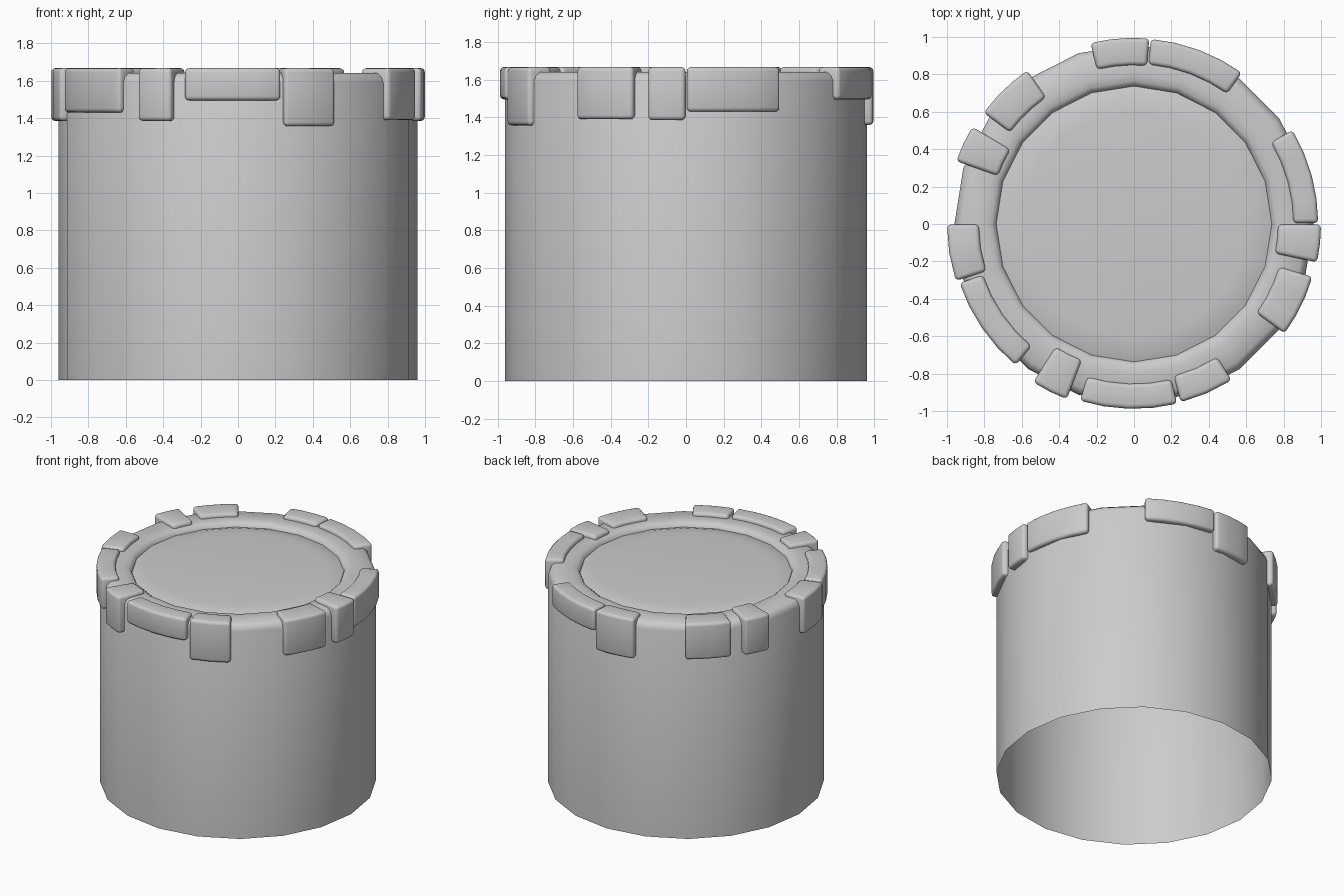
import bpy, bmesh, math

if "Cube" in bpy.data.objects:
    bpy.data.objects.remove(bpy.data.objects["Cube"])

SIDES = 20


def finish(name, bm, angle):
    bmesh.ops.recalc_face_normals(bm, faces=bm.faces)
    mesh = bpy.data.meshes.new(name)
    bm.to_mesh(mesh)
    bm.free()
    ob = bpy.data.objects.new(name, mesh)
    bpy.context.collection.objects.link(ob)
    bpy.ops.object.select_all(action='DESELECT')
    ob.select_set(True)
    bpy.context.view_layer.objects.active = ob
    bpy.ops.object.shade_smooth_by_angle(angle=math.radians(angle))
    return ob


# tower body: open at the bottom, rounded rim, shallow groove and raised floor
profile = [(0.96, 0), (0.96, 1.59), (0.948, 1.62), (0.92, 1.64), (0.80, 1.64),
           (0.765, 1.635), (0.745, 1.622), (0.737, 1.603), (0.69, 1.618), (0.60, 1.626)]
bm = bmesh.new()
rings = []
for r, z in profile:
    rings.append([bm.verts.new((r * math.cos(2 * math.pi * i / SIDES),
                                r * math.sin(2 * math.pi * i / SIDES), z))
                  for i in range(SIDES)])
for a, b in zip(rings, rings[1:]):
    for i in range(SIDES):
        j = (i + 1) % SIDES
        bm.faces.new((a[i], a[j], b[j], b[i]))
bm.faces.new(rings[-1])
finish("tower_body", bm, 40)


# rim stones: start angle, end angle, inner radius, outer radius, bottom height
def rim_stone(name, a0, a1, r_in, r_out, z0, z1=1.667):
    steps = max(2, round((a1 - a0) / 7))
    bm = bmesh.new()
    sections = []
    for k in range(steps + 1):
        a = math.radians(a0 + (a1 - a0) * k / steps)
        sections.append([bm.verts.new((r * math.cos(a), r * math.sin(a), z))
                         for r, z in ((r_in, z0), (r_out, z0), (r_out, z1), (r_in, z1))])
    for s, t in zip(sections, sections[1:]):
        for i in range(4):
            j = (i + 1) % 4
            bm.faces.new((s[i], s[j], t[j], t[i]))
    bm.faces.new(sections[0])
    bm.faces.new(sections[-1])
    bmesh.ops.recalc_face_normals(bm, faces=bm.faces)
    edges = [e for e in bm.edges if e.calc_face_angle(0) > math.radians(40)]
    bmesh.ops.bevel(bm, geom=edges, offset=0.022, segments=3, profile=0.5, affect='EDGES')
    finish(name, bm, 50)


stones = [
    (85.3, 103.5, 0.85, 0.995, 1.36), (54.5, 84.8, 0.857, 0.993, 1.495),
    (0.3, 30.7, 0.853, 0.985, 1.43), (-11.8, -0.2, 0.77, 1.0, 1.385),
    (-36, -16.5, 0.81, 0.995, 1.39), (-75.3, -58, 0.84, 0.985, 1.357),
    (-107, -76.5, 0.855, 0.988, 1.495), (-122.5, -111, 0.78, 1.003, 1.385),
    (-161.3, -130, 0.853, 0.985, 1.43), (-179.8, -162.3, 0.83, 1.0, 1.385),
    (149, 160.5, 0.772, 1.008, 1.385), (124.8, 143.5, 0.825, 1.0, 1.39),
]
for n, stone in enumerate(stones, 1):
    rim_stone(f"rim_stone_{n:02d}", *stone)
